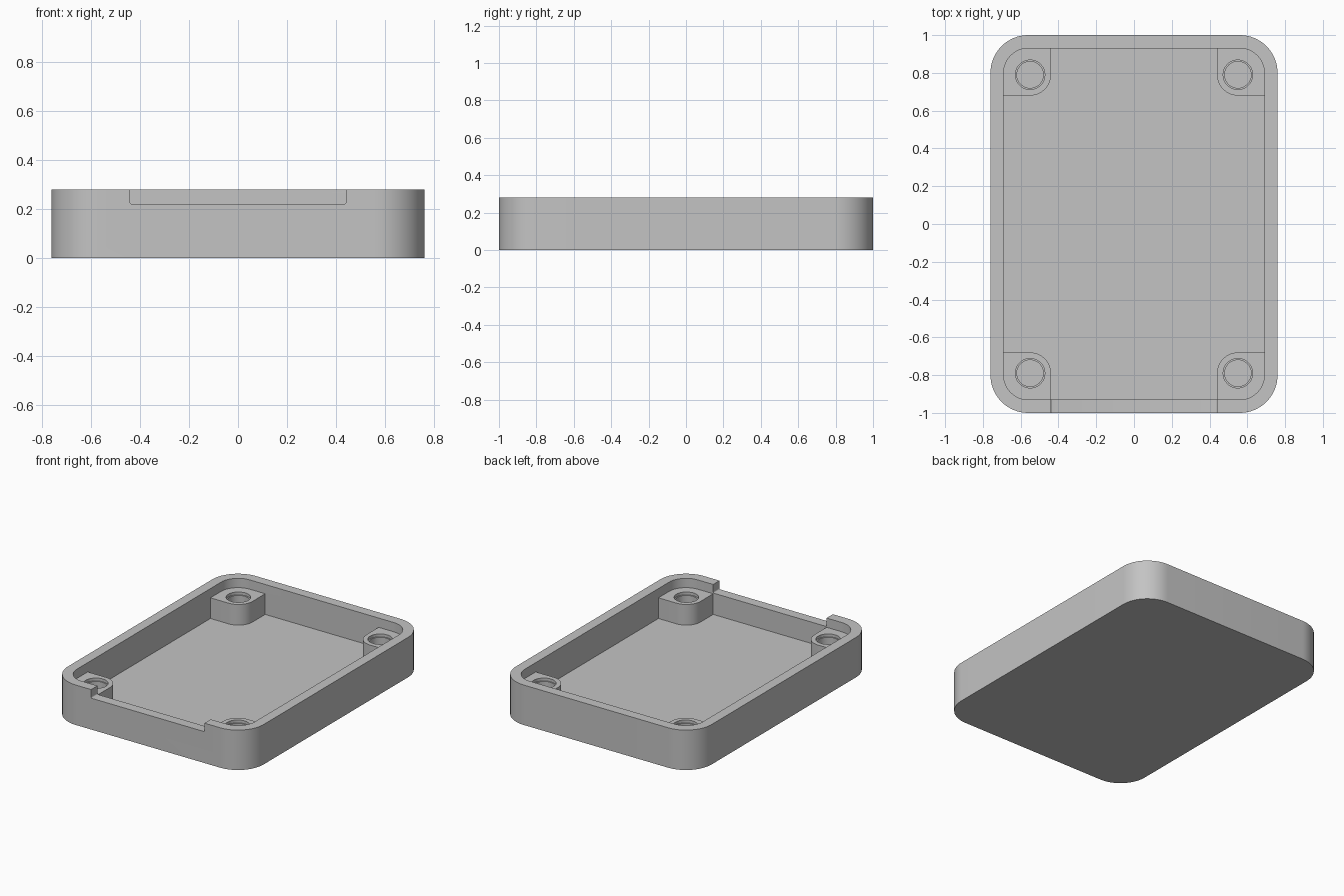
import bpy, bmesh
from math import cos, sin, pi
from mathutils import Matrix

if "Cube" in bpy.data.objects:
    bpy.data.objects.remove(bpy.data.objects["Cube"], do_unlink=True)

# Main sizes
HALF_X, HALF_Y, HEIGHT = 0.76, 1.0, 0.28
WALL, RADIUS = 0.07, 0.20
FLOOR, BOSS_TOP, NOTCH_Z = 0.07, 0.215, 0.22
BOSS_X, BOSS_Y, BOSS_R = 0.55, 0.79, 0.11

grey = bpy.data.materials.new("plain_grey")
grey.use_nodes = True
colour = (0.55, 0.55, 0.55, 1)
grey.diffuse_color = colour
grey.node_tree.nodes["Principled BSDF"].inputs["Base Color"].default_value = colour


def rounded_rect(x0, x1, y0, y1, radii, steps=16):
    """Counter-clockwise outline; radii run from the (x1, y1) corner round."""
    corners = [(x1, y1, -1, -1), (x0, y1, 1, -1), (x0, y0, 1, 1), (x1, y0, -1, 1)]
    points = []
    for i, ((x, y, sx, sy), r) in enumerate(zip(corners, radii)):
        if r == 0:
            points.append((x, y))
            continue
        for k in range(steps + 1):
            a = (i + k / steps) * pi / 2
            points.append((x + sx * r + r * cos(a), y + sy * r + r * sin(a)))
    return points


def circle(x, y, r, count=48):
    return [(x + r * cos(2 * pi * k / count), y + r * sin(2 * pi * k / count))
            for k in range(count)]


def prism(name, outline, z0, z1, matrix=None):
    """Extrude a flat outline from z0 to z1."""
    bm = bmesh.new()
    face = bm.faces.new([bm.verts.new((x, y, z0)) for x, y in outline])
    result = bmesh.ops.extrude_face_region(bm, geom=[face])
    top = [v for v in result["geom"] if isinstance(v, bmesh.types.BMVert)]
    bmesh.ops.translate(bm, vec=(0, 0, z1 - z0), verts=top)
    if matrix:
        bmesh.ops.transform(bm, matrix=matrix, verts=bm.verts)
    bmesh.ops.recalc_face_normals(bm, faces=bm.faces)
    mesh = bpy.data.meshes.new(name)
    bm.to_mesh(mesh)
    bm.free()
    mesh.materials.append(grey)
    obj = bpy.data.objects.new(name, mesh)
    bpy.context.collection.objects.link(obj)
    return obj


def combine(target, tool, operation):
    """Apply a boolean and discard the tool."""
    bpy.context.view_layer.objects.active = target
    mod = target.modifiers.new("cut", "BOOLEAN")
    mod.operation, mod.solver, mod.object = operation, "EXACT", tool
    bpy.ops.object.modifier_apply(modifier=mod.name)
    bpy.data.objects.remove(tool, do_unlink=True)


# Outer block, hollowed to a tray
tray = prism("enclosure_tray",
             rounded_rect(-HALF_X, HALF_X, -HALF_Y, HALF_Y, [RADIUS] * 4), 0, HEIGHT)
ix, iy = HALF_X - WALL, HALF_Y - WALL
combine(tray, prism("cavity", rounded_rect(-ix, ix, -iy, iy, [RADIUS - WALL] * 4),
                    FLOOR, HEIGHT + 0.1), "DIFFERENCE")

# Corner screw bosses, sunk slightly into the walls and floor
SINK = 0.03
for sx in (-1, 1):
    for sy in (-1, 1):
        outline = rounded_rect(BOSS_X - BOSS_R, ix + SINK, BOSS_Y - BOSS_R, iy + SINK,
                               [RADIUS - WALL + SINK, 0, BOSS_R, 0])
        boss = prism("boss", outline, FLOOR - SINK, BOSS_TOP,
                     Matrix.Diagonal((sx, sy, 1, 1)))
        combine(tray, boss, "UNION")

# Stepped screw holes
for sx in (-1, 1):
    for sy in (-1, 1):
        for r, bottom in ((0.078, BOSS_TOP - 0.02), (0.07, FLOOR)):
            hole = prism("hole", circle(sx * BOSS_X, sy * BOSS_Y, r), bottom, HEIGHT + 0.1)
            combine(tray, hole, "DIFFERENCE")

# Shallow notch in the front rim
notch = prism("notch", rounded_rect(-0.44, 0.44, NOTCH_Z, HEIGHT + 0.1, [0, 0, 0.008, 0.008], 4),
              0.88, 1.1, Matrix.Rotation(pi / 2, 4, "X"))
combine(tray, notch, "DIFFERENCE")

# Smooth the rounded walls, keep the edges crisp
bpy.ops.object.select_all(action="DESELECT")
tray.select_set(True)
bpy.context.view_layer.objects.active = tray
bpy.ops.object.shade_smooth_by_angle(angle=pi / 6)
